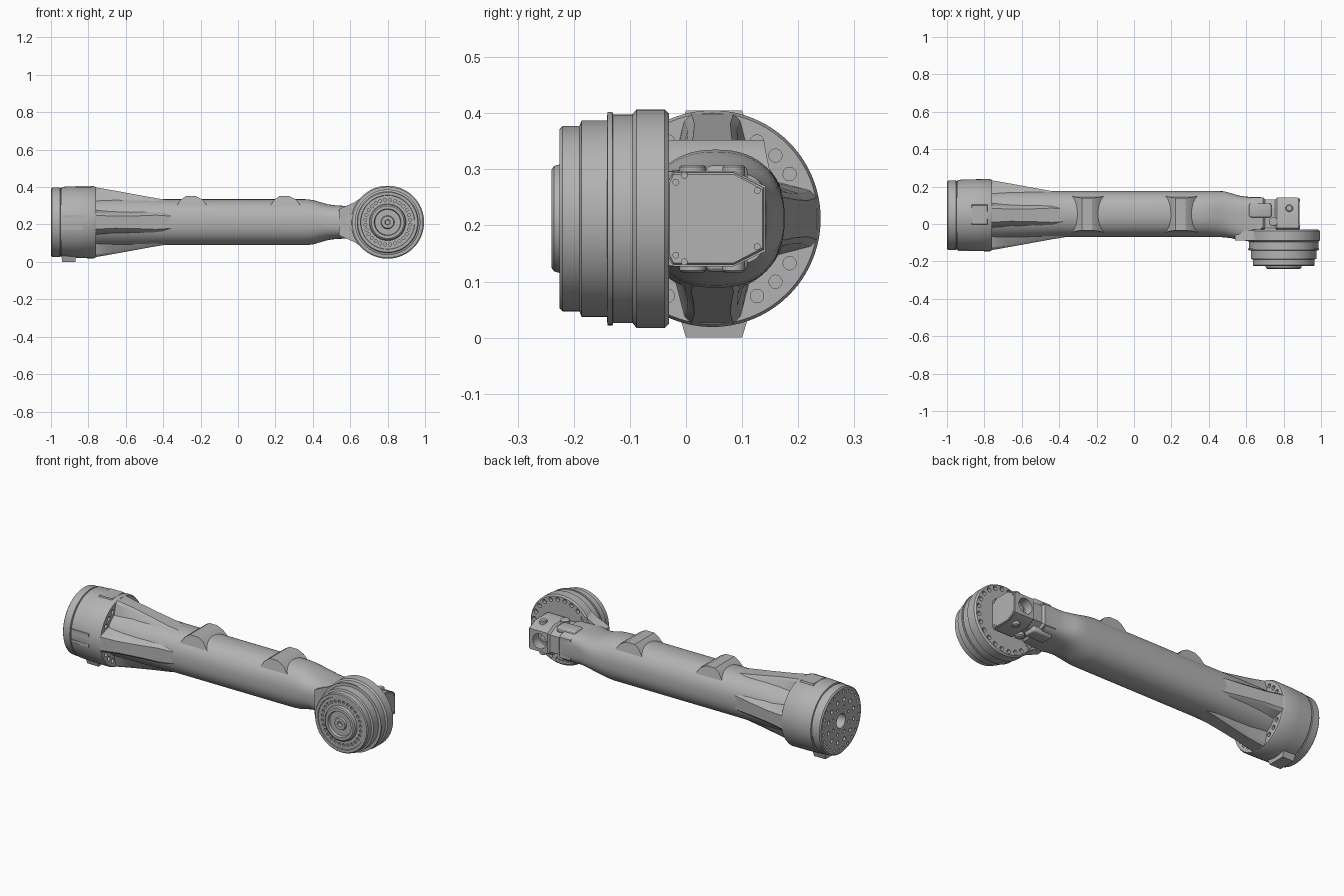
import bpy
import bmesh
from math import sin, cos, pi, radians, copysign
from mathutils import Vector

cube = bpy.data.objects.get("Cube")
if cube:
    bpy.data.objects.remove(cube, do_unlink=True)

grey = bpy.data.materials.new("cast_grey")
grey.use_nodes = True
grey.diffuse_color = (0.45, 0.45, 0.45, 1)
grey.node_tree.nodes["Principled BSDF"].inputs["Base Color"].default_value = (0.45, 0.45, 0.45, 1)

CY, CZ = 0.047, 0.212      # long axis of the arm
WX = 0.8                   # wrist axis


def loft(name, rings, parts=None):
    """Skin closed rings of points, cap both ends."""
    bm = bmesh.new()
    for rs in (parts or [rings]):
        loops = [[bm.verts.new(p) for p in r] for r in rs]
        n = len(loops[0])
        for a, b in zip(loops, loops[1:]):
            for i in range(n):
                j = (i + 1) % n
                bm.faces.new((a[i], a[j], b[j], b[i]))
        bm.faces.new(loops[0])
        bm.faces.new(loops[-1])
    bmesh.ops.recalc_face_normals(bm, faces=bm.faces[:])
    me = bpy.data.meshes.new(name)
    bm.to_mesh(me)
    bm.free()
    me.materials.append(grey)
    ob = bpy.data.objects.new(name, me)
    bpy.context.collection.objects.link(ob)
    return ob


def circle(axis, t, r, a=0.0, b=0.0, n=96):
    """Ring of radius r at position t on an axis; a, b are the other two coordinates."""
    pts = []
    for i in range(n):
        u, v = a + r * cos(2 * pi * i / n), b + r * sin(2 * pi * i / n)
        pts.append({"x": (t, u, v), "y": (u, t, v), "z": (u, v, t)}[axis])
    return pts


def lathe(name, axis, profile, a, b, n=96):
    return loft(name, [circle(axis, t, r, a, b, n) for t, r in profile])


def pin(axis, t0, t1, r, a, b, n=16):
    return [circle(axis, t0, r, a, b, n), circle(axis, t1, r, a, b, n)]


def ring_of_pins(axis, t0, t1, r, big, angles, a, b):
    return [pin(axis, t0, t1, r, a + big * cos(k), b + big * sin(k), 12) for k in angles]


def turn(count):
    return [2 * pi * (i + 0.5) / count for i in range(count)]


def rect(x0, x1, y0, y1, z):
    return [(x0, y0, z), (x1, y0, z), (x1, y1, z), (x0, y1, z)]


def box(name, x0, x1, y0, y1, z0, z1, bevel=0.0):
    ob = loft(name, [rect(x0, x1, y0, y1, z0), rect(x0, x1, y0, y1, z1)])
    if bevel:
        m = ob.modifiers.new("bevel", "BEVEL")
        m.width, m.segments = bevel, 3
        apply(ob, m)
    return ob


def apply(ob, mod):
    bpy.ops.object.select_all(action="DESELECT")
    ob.select_set(True)
    bpy.context.view_layer.objects.active = ob
    bpy.ops.object.modifier_apply(modifier=mod.name)


def cut(ob, parts):
    """Subtract a set of separate lofted solids."""
    cutter = loft("cutter", None, parts)
    cutter.hide_render = True
    m = ob.modifiers.new("cut", "BOOLEAN")
    m.operation, m.solver, m.object = "DIFFERENCE", "EXACT", cutter
    apply(ob, m)
    bpy.data.objects.remove(cutter, do_unlink=True)


# Base drum with bolt holes on both faces
drum = lathe("base_drum", "x", [
    (-1, 0.178), (-0.994, 0.185), (-0.952, 0.187), (-0.95, 0.182), (-0.945, 0.182),
    (-0.943, 0.189), (-0.87, 0.192), (-0.77, 0.193), (-0.76, 0.188)], CY, CZ)
quad = [radians(90 * q + d) for q in range(4) for d in (30, 45, 60)]
cut(drum, ring_of_pins("x", -0.80, -0.7, 0.012, 0.159, quad, CY, CZ)
    + ring_of_pins("x", -1.1, -0.975, 0.008, 0.16, turn(24), CY, CZ)
    + ring_of_pins("x", -1.1, -0.975, 0.011, 0.115, turn(12), CY, CZ)
    + ring_of_pins("x", -1.1, -0.975, 0.009, 0.075, turn(8), CY, CZ)
    + [pin("x", -1.1, -0.93, 0.04, CY, CZ, 32)])

# Machined pads on the drum
loft("top_pad", [rect(-0.88, -0.775, -0.012, 0.112, 0.37), rect(-0.865, -0.785, 0, 0.1, 0.405)])
loft("bottom_pad", [rect(-0.945, -0.865, -0.012, 0.112, 0.04), rect(-0.94, -0.87, 0, 0.1, 0)])
for sign in (-1, 1):
    z = CZ + sign * 0.03
    box("side_key", -0.94, -0.83, CY - 0.192, CY - 0.17, z - 0.008, z + 0.008)


# Arm tube: rounded sections flaring into the drum and flattening at the wrist
def section(x, y0, y1, rz, power):
    pts = []
    for i in range(64):
        c, s = cos(2 * pi * i / 64), sin(2 * pi * i / 64)
        u = copysign(abs(c) ** (2 / power), c)
        v = copysign(abs(s) ** (2 / power), s)
        pts.append((x, (y0 + y1) / 2 + u * (y1 - y0) / 2, CZ + v * rz))
    return pts


loft("arm_tube", [section(*s) for s in (
    (-0.77, -0.085, 0.18, 0.132, 2.0), (-0.6, -0.08, 0.18, 0.13, 2.1),
    (-0.4, -0.07, 0.176, 0.123, 2.3), (0.36, -0.07, 0.176, 0.123, 2.3),
    (0.40, -0.07, 0.176, 0.119, 2.3), (0.44, -0.07, 0.176, 0.107, 2.4),
    (0.48, -0.071, 0.175, 0.096, 2.5), (0.52, -0.076, 0.165, 0.09, 2.7),
    (0.56, -0.086, 0.152, 0.088, 3.0), (0.60, -0.09, 0.146, 0.087, 3.5),
    (0.68, -0.09, 0.143, 0.085, 4.0))])

# Four tapering ribs between drum and tube
for k, name in enumerate(("back_rib", "top_rib", "front_rib", "bottom_rib")):
    out = Vector((0, cos(k * pi / 2), sin(k * pi / 2)))
    side = Vector((0, -out.z, out.y))
    rings = []
    for x, h, w in ((-0.77, 0.188, 0.05), (-0.66, 0.169, 0.044),
                    (-0.54, 0.147, 0.046), (-0.44, 0.129, 0.05), (-0.36, 0.116, 0.045)):
        mid = Vector((x, CY, CZ))
        rings.append([mid + out * d + side * s for d, s in (
            (0.06, -w - 0.03), (h - 0.012, -w), (h, -w + 0.012),
            (h, w - 0.012), (h - 0.012, w), (0.06, w + 0.03))])
    loft(name, rings)

# Saddle pads on top of the tube
for x, name in ((-0.25, "rear_saddle"), (0.25, "fore_saddle")):
    loft(name, [rect(x - 0.1, x + 0.11, -0.05, 0.155, 0.27),
                rect(x - 0.055, x + 0.06, -0.037, 0.142, 0.333),
                rect(x - 0.028, x + 0.025, -0.034, 0.139, 0.352)])

# Web that spreads the neck into the wrist flange
loft("neck_web", [[(x, y, CZ + s) for y, s in (
    (-0.088, -h), (-0.088, h), (-0.034, h - 0.008), (-0.034, 8e-3 - h))]
    for x, h in ((0.54, 0.07), (0.58, 0.088), (0.62, 0.105), (0.65, 0.125), (0.68, 0.15))])

# Stepped wrist drive
wrist = lathe("wrist_drive", "y", [
    (-0.03, 0.187), (-0.038, 0.195), (-0.088, 0.195), (-0.095, 0.186), (-0.13, 0.186),
    (-0.131, 0.19), (-0.14, 0.19), (-0.141, 0.175), (-0.186, 0.175), (-0.19, 0.165),
    (-0.22, 0.165), (-0.225, 0.16), (-0.225, 0.145), (-0.221, 0.143), (-0.221, 0.098),
    (-0.235, 0.094), (-0.24, 0.087), (-0.24, 0.072), (-0.226, 0.068), (-0.226, 0.036),
    (-0.236, 0.032), (-0.236, 0.014), (-0.215, 0.012)], WX, CZ)
cut(wrist, ring_of_pins("y", -0.3, -0.212, 0.008, 0.12, turn(28), WX, CZ)
    + ring_of_pins("y", -0.05, 0.1, 0.012, 0.17, turn(24), WX, CZ))


# Wrist block: chamfered outline extruded along x, with a bore in its back
def outline(x, grow=0.0):
    return [(x, y, CZ + z) for y, z in (
        (-0.035 - grow, -0.07 - grow), (-0.022, -0.085 - grow), (0.085, -0.085 - grow),
        (0.142 + grow, -0.058 - grow), (0.142 + grow, 0.058 + grow), (0.085, 0.085 + grow),
        (-0.022, 0.085 + grow), (-0.035 - grow, 0.07 + grow))]


block = loft("wrist_block", [outline(0.62), outline(0.69), outline(0.7, -0.01),
                             outline(0.755, -0.01), outline(0.765), outline(0.875)])
cut(block, [pin("y", 0.09, 0.2, 0.042, 0.815, CZ, 40)])
lathe("bore_collar", "y", [(0.085, 0.02), (0.105, 0.02), (0.108, 0.014)], 0.815, CZ, 32)
loft("end_cover", [outline(0.872, -0.003), outline(0.88, -0.003), outline(0.884, -0.006)])

# Cover screws
for y, dz in ((-0.018, 0.065), (-0.003, 0.077), (0.127, 0.05)):
    for sign in (-1, 1):
        lathe("cover_screw", "x", [(0.88, 0.006), (0.887, 0.006)], y, CZ + sign * dz, 16)

# Service covers and plugs above and below the wrist block
for sign, name in ((1, "upper"), (-1, "lower")):
    z0, z1 = sorted((CZ + sign * 0.06, CZ + sign * 0.095))
    box(name + "_service_cover", 0.615, 0.735, 0.035, 0.11, z0, z1, 0.012)
    for x, y, r in ((0.83, 0.085, 0.02), (0.745, 0.012, 0.024)):
        lathe(name + "_plug", "z", [(CZ + sign * 0.07, r), (CZ + sign * 0.092, r),
                                    (CZ + sign * 0.096, r * 0.75)], x, y, 24)

# Smooth shading with sharp edges kept
bpy.ops.object.select_all(action="DESELECT")
for ob in bpy.context.scene.objects:
    if ob.type == "MESH":
        ob.select_set(True)
        bpy.context.view_layer.objects.active = ob
bpy.ops.object.shade_smooth_by_angle(angle=radians(28))
